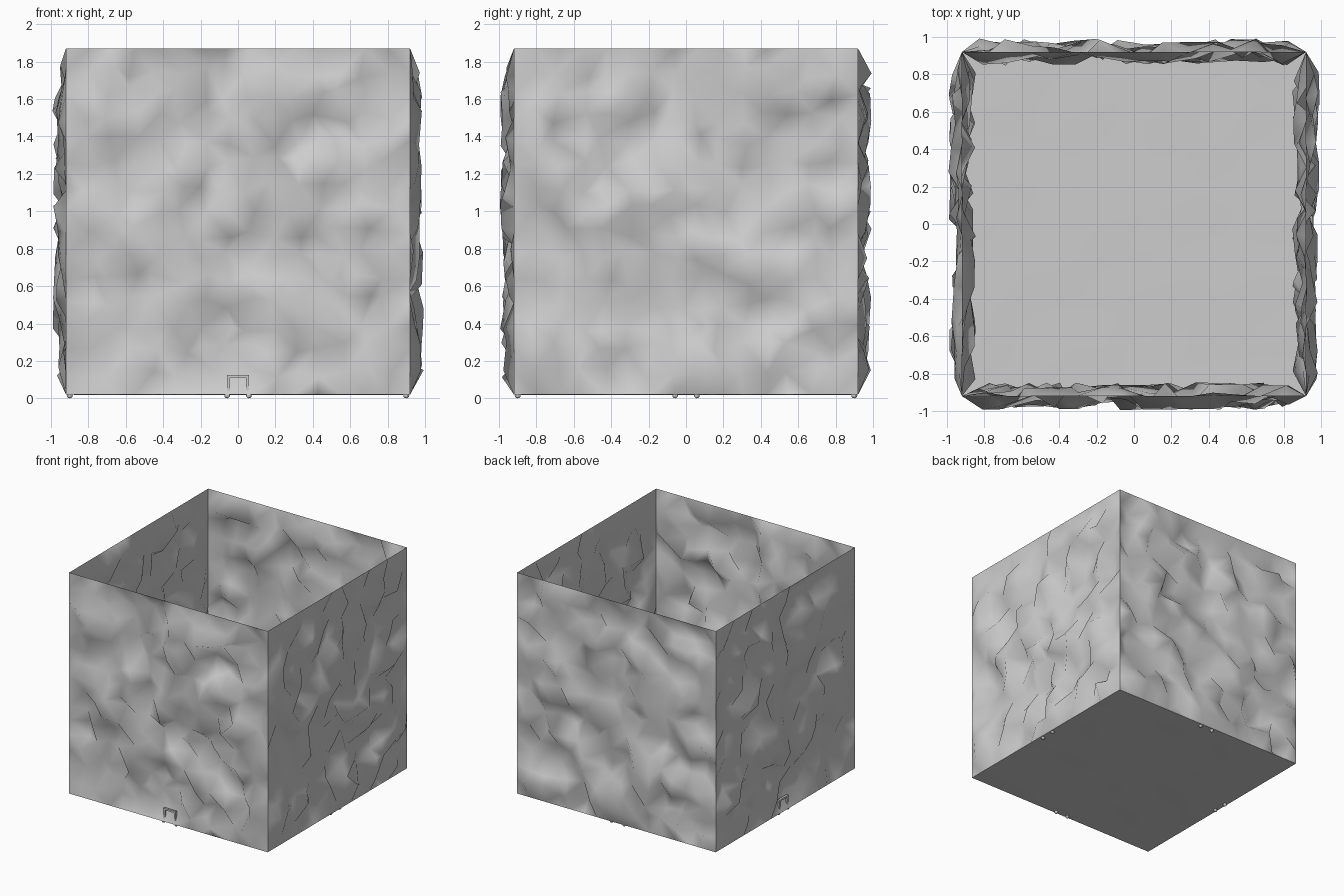
import bpy, bmesh, math, random
from mathutils import Matrix

cube = bpy.data.objects.get("Cube")
if cube:
    bpy.data.objects.remove(cube, do_unlink=True)
random.seed(4)

HALF, BASE, TOP = 0.92, 0.02, 1.87
CELLS = 15
DEPTH = 0.074

stone = bpy.data.materials.new("grey_stone")
stone.use_nodes = True
stone.diffuse_color = (0.61, 0.61, 0.61, 1)
stone.node_tree.nodes["Principled BSDF"].inputs["Base Color"].default_value = (0.61, 0.61, 0.61, 1)


def finish(bm, name, smooth=True, turn=0):
    bm.transform(Matrix.Rotation(turn, 4, "Z"))
    for f in bm.faces:
        f.smooth = smooth
    mesh = bpy.data.meshes.new(name)
    bm.to_mesh(mesh)
    bm.free()
    mesh.materials.append(stone)
    obj = bpy.data.objects.new(name, mesh)
    bpy.context.collection.objects.link(obj)
    return obj


def rock_wall(name, turn, gate_push):
    # Craggy sheet with straight pinned borders, facing -y before turning
    bm = bmesh.new()
    bmesh.ops.create_grid(bm, x_segments=CELLS, y_segments=CELLS, size=1)
    cell = 2 * HALF / CELLS
    for v in bm.verts:
        u, z = v.co.x * HALF, BASE + (v.co.y + 1) / 2 * (TOP - BASE)
        push = 0
        if not v.is_boundary:
            u += random.uniform(-0.3, 0.3) * cell
            z += random.uniform(-0.3, 0.3) * cell
            push = random.uniform(-DEPTH, DEPTH)
            # Rock recedes from, or covers, the doorway
            if math.hypot(u, z - 0.1) < 0.17:
                push = gate_push
        v.co = (u, -HALF - push, z)
    bmesh.ops.triangulate(bm, faces=bm.faces[:], quad_method="SHORT_EDGE")
    return finish(bm, name, True, turn)


def add_box(bm, size, centre):
    mat = Matrix.Translation(centre) @ Matrix.Diagonal((*size, 1))
    bmesh.ops.create_cube(bm, size=1, matrix=mat)


def gate(name, turn):
    # Small doorway frame: two posts on round feet under a lintel
    bm = bmesh.new()
    y = -0.9
    for side in (-1, 1):
        add_box(bm, (0.016, 0.016, 0.1), (side * 0.05, y, 0.065))
        foot = Matrix.Translation((side * 0.058, y, 0.016))
        bmesh.ops.create_uvsphere(bm, u_segments=10, v_segments=6, radius=0.016, matrix=foot)
    add_box(bm, (0.118, 0.018, 0.014), (0, y, 0.118))
    return finish(bm, name, False, turn)


# Four sides, each with its wall and doorway
for i, side in enumerate(("front", "left", "back", "right")):
    turn = i * math.pi / 2
    rock_wall(side + "_wall", turn, 0.04 if side in ("left", "back") else -0.06)
    gate(side + "_doorway", turn)

# Flat ground slab
bm = bmesh.new()
bmesh.ops.create_grid(bm, x_segments=CELLS, y_segments=CELLS, size=HALF,
                      matrix=Matrix.Translation((0, 0, BASE)))
for v in bm.verts:
    if not v.is_boundary:
        v.co.z += random.uniform(-0.003, 0.003)
finish(bm, "floor")
